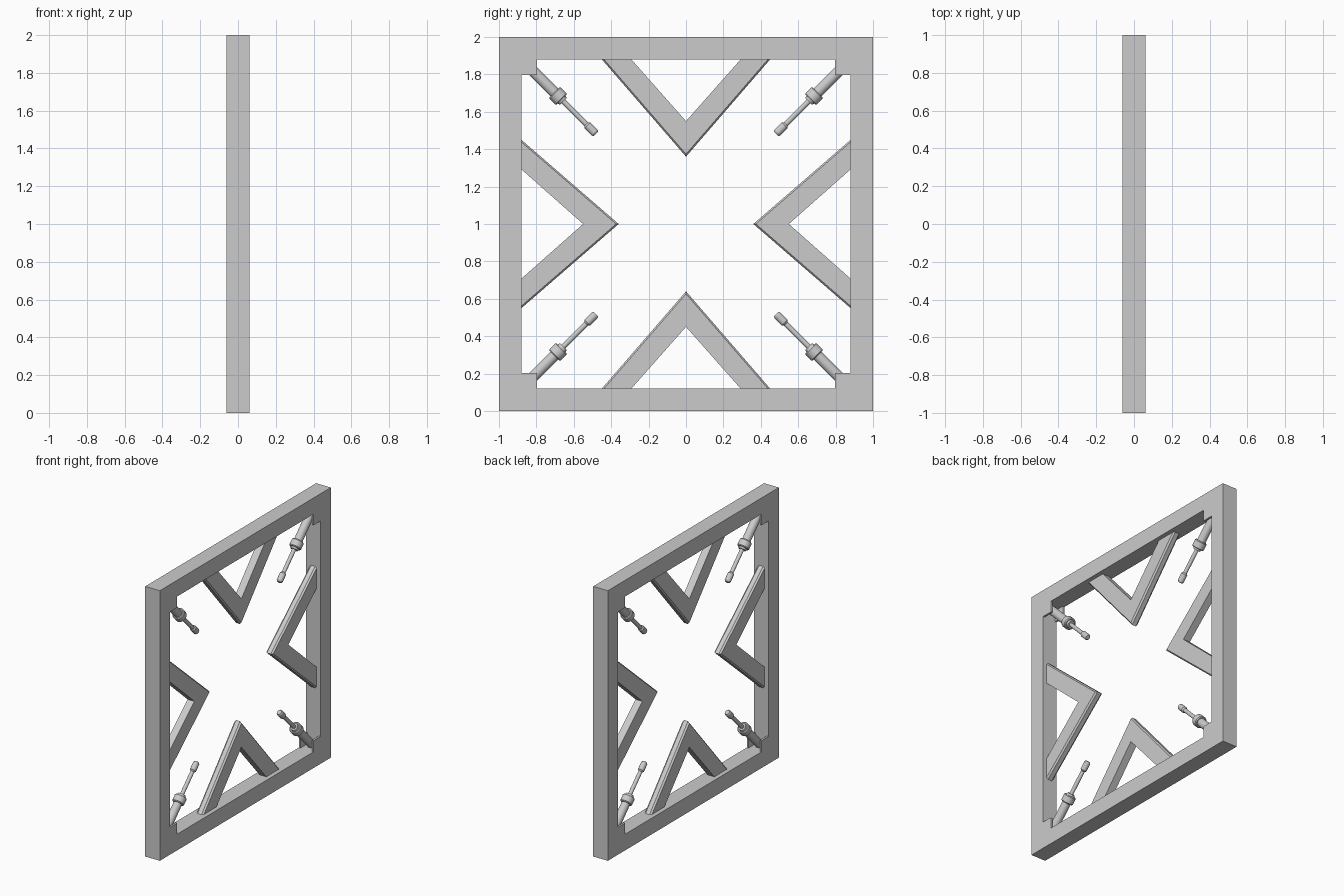
import bpy, bmesh, math
from mathutils import Matrix, Vector

if "Cube" in bpy.data.objects:
    bpy.data.objects.remove(bpy.data.objects["Cube"])

grey = bpy.data.materials.new("plain grey")
grey.diffuse_color = (0.6, 0.6, 0.6, 1)
grey.use_nodes = True
grey.node_tree.nodes["Principled BSDF"].inputs["Base Color"].default_value = grey.diffuse_color


def finish(name, bm, smooth=False):
    bmesh.ops.recalc_face_normals(bm, faces=bm.faces[:])
    me = bpy.data.meshes.new(name)
    bm.to_mesh(me)
    bm.free()
    me.materials.append(grey)
    ob = bpy.data.objects.new(name, me)
    bpy.context.collection.objects.link(ob)
    if smooth:
        bpy.context.view_layer.objects.active = ob
        ob.select_set(True)
        bpy.ops.object.shade_smooth_by_angle(angle=math.radians(30))
        ob.select_set(False)
    return ob


def turned(bm, angle):
    """Rotate about the frame centre and lift onto the ground."""
    bm.transform(Matrix.Translation((0, 0, 1)) @ Matrix.Rotation(angle, 4, 'X'))
    return bm


# Square outer frame
bm = bmesh.new()
rings = []
for x in (-0.06, 0.06):
    for r in (1.0, 0.88):
        rings.append([bm.verts.new((x, sy * r, 1 + sz * r))
                      for sy, sz in ((-1, -1), (1, -1), (1, 1), (-1, 1))])
for a, b in ((0, 1), (2, 3), (0, 2), (1, 3)):
    for i in range(4):
        j = (i + 1) % 4
        bm.faces.new((rings[a][i], rings[a][j], rings[b][j], rings[b][i]))
finish("outer_frame", bm)


# V-shaped brace: chevron profile with its outer edges chamfered
def brace(i):
    bm = bmesh.new()
    t, c = 0.028, 0.012
    outer = [(-0.45, 0.88), (0, 0.36), (0.45, 0.88)]
    lip = [(-0.45 + c, 0.88), (0, 0.36 + c * 1.15), (0.45 - c, 0.88)]
    inner = [(-0.292, 0.88), (0, 0.55), (0.292, 0.88)]
    loops = [(t, inner), (t, lip), (t - c, outer),
             (c - t, outer), (-t, lip), (-t, inner)]
    rows = [[bm.verts.new((x, y, z)) for y, z in pts] for x, pts in loops]
    for k in range(6):
        a, b = rows[k], rows[(k + 1) % 6]
        for j in range(2):
            bm.faces.new((a[j], a[j + 1], b[j + 1], b[j]))
    for j in (0, 2):
        bm.faces.new([row[j] for row in rows])
    finish(f"v_brace_{i}", turned(bm, i * math.pi / 2))


# Corner socket: two cheek plates flush with the frame faces
def socket(i):
    bm = bmesh.new()
    for s in (-1, 1):
        bmesh.ops.create_cube(bm, size=1, matrix=Matrix.Translation((s * 0.053, 0.84, 0.84))
                              @ Matrix.Diagonal((0.014, 0.085, 0.085, 1)))
    finish(f"corner_socket_{i}", turned(bm, i * math.pi / 2))


# Piston: turned profile (distance from frame centre, radius) on the diagonal
def piston(i):
    prof = [(1.225, 0), (1.225, 0.030), (0.995, 0.030), (0.995, 0.037),
            (0.989, 0.043), (0.947, 0.043), (0.941, 0.037), (0.941, 0.030),
            (0.928, 0.026), (0.928, 0.014), (0.755, 0.014), (0.745, 0.022),
            (0.690, 0.022), (0.681, 0.016), (0.681, 0)]
    bm = bmesh.new()
    vs = [bm.verts.new((r, 0, d)) for d, r in prof]
    es = [bm.edges.new(p) for p in zip(vs, vs[1:])]
    bmesh.ops.spin(bm, geom=vs + es, axis=(0, 0, 1), cent=(0, 0, 0),
                   angle=2 * math.pi, steps=24)
    bmesh.ops.remove_doubles(bm, verts=bm.verts[:], dist=0.0001)
    finish(f"corner_piston_{i}", turned(bm, math.pi / 4 + i * math.pi / 2), True)


for i in range(4):
    brace(i)
    socket(i)
    piston(i)
